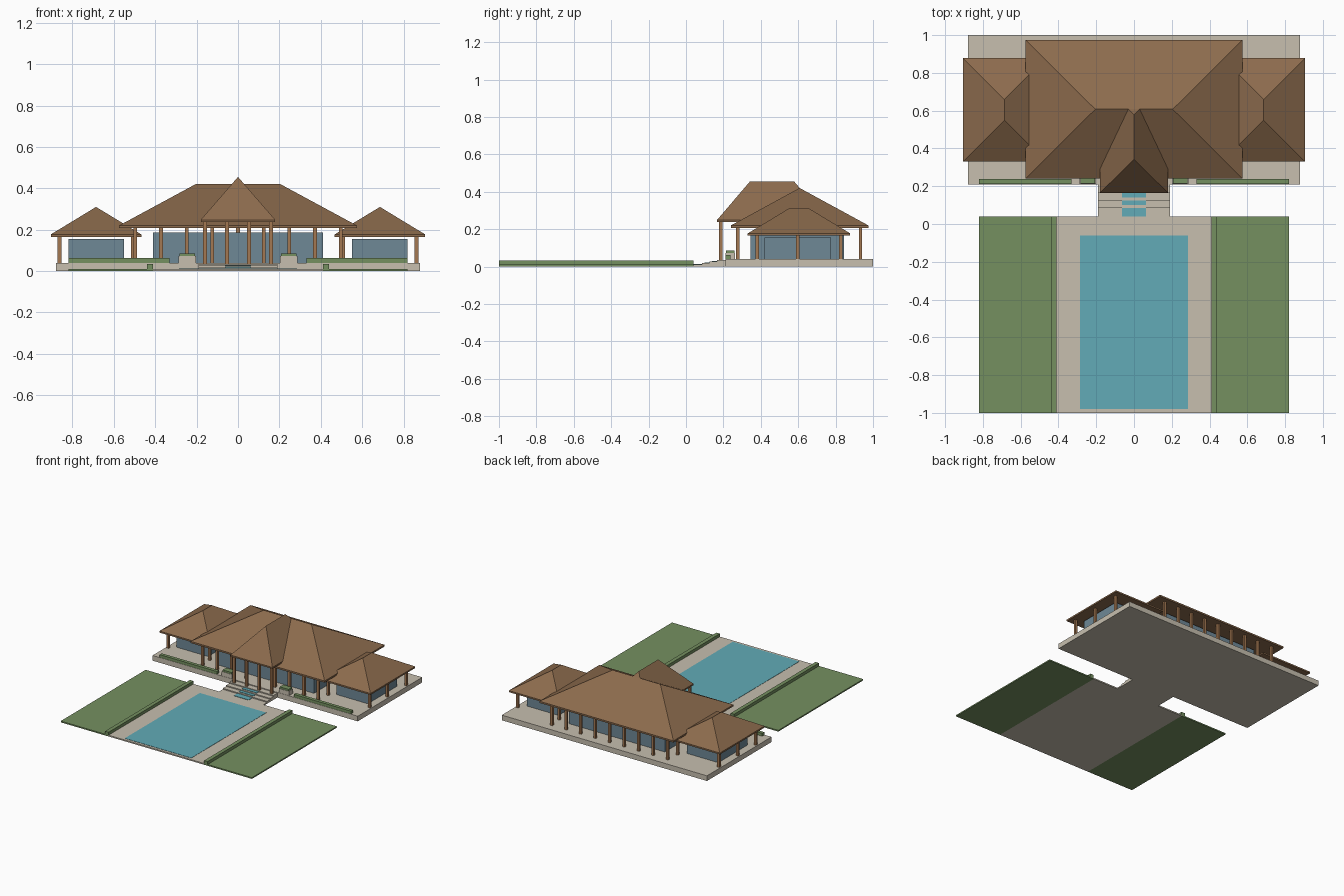
import bpy

cube = bpy.data.objects.get("Cube")
if cube:
    bpy.data.objects.remove(cube, do_unlink=True)


def material(name, rgb):
    """Flat material from 0-255 sRGB values, stored as linear."""
    lin = [((c / 255 + 0.055) / 1.055) ** 2.4 for c in rgb] + [1.0]
    m = bpy.data.materials.new(name)
    m.use_nodes = True
    m.diffuse_color = lin
    bsdf = m.node_tree.nodes["Principled BSDF"]
    bsdf.inputs["Base Color"].default_value = lin
    bsdf.inputs["Roughness"].default_value = 0.8
    return m


ROOF = material("roof_brown", (140, 107, 77))
WOOD = material("post_wood", (164, 120, 82))
STONE = material("pale_stone", (199, 191, 175))
GRASS = material("grass_green", (117, 144, 96))
WATER = material("pool_water", (98, 171, 183))
GLASS = material("blue_glass", (110, 136, 150))


def make(name, verts, faces, mat):
    me = bpy.data.meshes.new(name)
    me.from_pydata(verts, [], faces)
    me.materials.append(mat)
    ob = bpy.data.objects.new(name, me)
    bpy.context.scene.collection.objects.link(ob)
    return ob


def box(name, x, y, z, mat):
    """Box from (min, max) ranges."""
    verts = [(a, b, c) for c in z for a, b in
             ((x[0], y[0]), (x[1], y[0]), (x[1], y[1]), (x[0], y[1]))]
    faces = [(3, 2, 1, 0), (4, 5, 6, 7)]
    faces += [(i, (i + 1) % 4, (i + 1) % 4 + 4, i + 4) for i in range(4)]
    return make(name, verts, faces, mat)


def hip_roof(name, x, y, z, ridge, along_x):
    """Hip roof: z = (fascia bottom, eave, ridge), ridge = range along its axis."""
    corners = [(x[0], y[0]), (x[1], y[0]), (x[1], y[1]), (x[0], y[1])]
    verts = [(a, b, c) for c in z[:2] for a, b in corners]
    if along_x:
        mid = sum(y) / 2
        verts += [(r, mid, z[2]) for r in ridge]
        slopes = [(4, 5, 9, 8), (5, 6, 9), (6, 7, 8, 9), (7, 4, 8)]
    else:
        mid = sum(x) / 2
        verts += [(mid, r, z[2]) for r in ridge]
        slopes = [(4, 5, 8), (5, 6, 9, 8), (6, 7, 9), (7, 4, 8, 9)]
    faces = [(3, 2, 1, 0)] + slopes
    faces += [(i, (i + 1) % 4, (i + 1) % 4 + 4, i + 4) for i in range(4)]
    return make(name, verts, faces, ROOF)


def post(name, x, y, top, base=0.04, r=0.009):
    return box(name, (x - r, x + r), (y - r, y + r), (base, top), WOOD)


def mirrored(s, a, b):
    return (a, b) if s > 0 else (-b, -a)


# Ground: platform, pool terrace and pool
box("platform", (-0.88, 0.88), (0.21, 1.0), (0, 0.04), STONE)
box("terrace", (-0.41, 0.41), (-1.0, 0.04), (0, 0.01), STONE)
box("pool", (-0.285, 0.285), (-0.98, -0.06), (0.01, 0.012), WATER)

# Entry steps with a water cascade down the middle
edges = (0.04, 0.085, 0.125, 0.165)
for i, y in enumerate(edges):
    top = 0.01 + 0.008 * i
    box(f"step_{i}", (-0.19, 0.19), (y, 0.21), (0, top), STONE)
    if i < 3:
        start = y if i == 0 else y + 0.015
        box(f"cascade_{i}", (-0.063, 0.063), (start, edges[i + 1]),
            (top, top + 0.003), WATER)

# Main hall
box("main_glass", (-0.41, 0.41), (0.345, 0.845), (0.04, 0.187), GLASS)
hip_roof("main_roof", (-0.575, 0.575), (0.24, 0.975), (0.207, 0.22, 0.42),
         (-0.205, 0.205), True)
for i in range(-4, 5):
    x = i * 0.124
    post(f"main_back_post_{i + 4}", x, 0.933, 0.21)
    if i:
        post(f"main_front_post_{i + 4}", x, 0.277, 0.21)

# Entrance porch
hip_roof("porch_roof", (-0.18, 0.18), (0.165, 0.755), (0.237, 0.248, 0.455),
         (0.342, 0.578), False)
for i in range(4):
    post(f"porch_post_{i}", -0.16 + i * 0.32 / 3, 0.185, 0.24, 0.034)

# Paired side parts
for side, s in (("left", 1), ("right", -1)):
    box(f"{side}_lawn", mirrored(s, 0.41, 0.82), (-1.0, 0.04), (0, 0.01), GRASS)
    box(f"{side}_lawn_hedge", mirrored(s, 0.41, 0.44), (-1.0, 0.04), (0.01, 0.033), GRASS)
    box(f"{side}_front_hedge", mirrored(s, 0.33, 0.82), (0.212, 0.238), (0.04, 0.062), GRASS)
    box(f"{side}_planter", mirrored(s, 0.202, 0.288), (0.212, 0.262), (0.04, 0.073), STONE)
    box(f"{side}_planter_shrub", mirrored(s, 0.207, 0.283), (0.215, 0.259), (0.073, 0.086), GRASS)
    box(f"{side}_wing_glass", mirrored(s, 0.55, 0.82), (0.42, 0.775), (0.04, 0.155), GLASS)
    hip_roof(f"{side}_wing_roof", mirrored(s, 0.467, 0.905), (0.33, 0.878),
             (0.165, 0.177, 0.31), (0.549, 0.659), False)
    for i, y in enumerate((0.38, 0.597, 0.828)):
        post(f"{side}_wing_outer_post_{i}", s * 0.863, y, 0.167)
        if i != 1:
            post(f"{side}_wing_inner_post_{i}", s * 0.508, y, 0.167)
